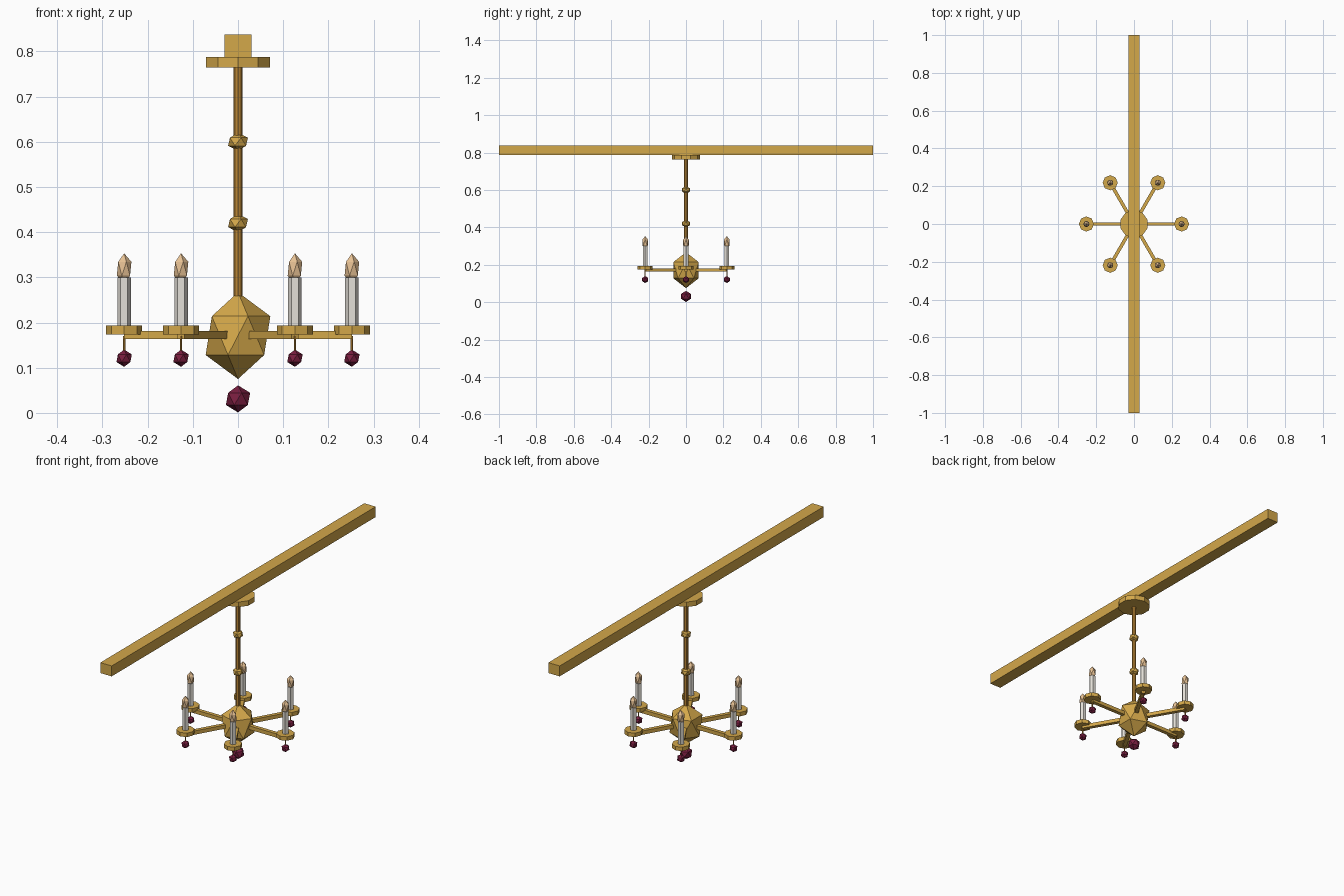
import bpy, math
from mathutils import Matrix

if "Cube" in bpy.data.objects:
    bpy.data.objects.remove(bpy.data.objects["Cube"])


def lin(c):
    c /= 255
    return c / 12.92 if c <= 0.04045 else ((c + 0.055) / 1.055) ** 2.4


def material(name, r, g, b):
    m = bpy.data.materials.new(name)
    m.diffuse_color = (lin(r), lin(g), lin(b), 1)
    m.use_nodes = True
    m.node_tree.nodes["Principled BSDF"].inputs["Base Color"].default_value = m.diffuse_color
    return m


gold = material("gold", 212, 168, 74)
bronze = material("dark_brass", 186, 134, 54)
wax = material("candle_wax", 228, 224, 216)
flame_mat = material("flame_cream", 234, 196, 150)
gem_mat = material("ruby_glass", 122, 30, 64)


def finish(name, mat):
    o = bpy.context.object
    o.name = name
    o.data.materials.append(mat)
    return o


def tube(name, mat, r, z0, z1, sides, x=0, y=0, turn=0):
    bpy.ops.mesh.primitive_cylinder_add(vertices=sides, radius=r, depth=z1 - z0,
                                        location=(x, y, (z0 + z1) / 2), rotation=(0, 0, turn))
    return finish(name, mat)


def facet_ball(name, mat, r, z, stretch=1.0, x=0, y=0):
    bpy.ops.mesh.primitive_ico_sphere_add(subdivisions=1, radius=r, location=(x, y, z))
    o = finish(name, mat)
    o.data.transform(Matrix.Diagonal((1, 1, stretch, 1)))
    return o


def bar(name, mat, size, loc, turn=0):
    bpy.ops.mesh.primitive_cube_add(size=1, location=loc, rotation=(0, 0, turn))
    o = finish(name, mat)
    o.data.transform(Matrix.Diagonal((*size, 1)))
    return o


# Ceiling beam, canopy and hanging rod
bar("ceiling_beam", gold, (0.06, 2.0, 0.05), (0, 0, 0.812))
tube("canopy", gold, 0.075, 0.764, 0.788, 10)
tube("hanging_rod", bronze, 0.01, 0.24, 0.77, 8)
for z in (0.42, 0.6):
    facet_ball("rod_knob", gold, 0.0245, z, 0.82)

# Central body and lower gem
facet_ball("body", gold, 0.08, 0.171, 1.2)
facet_ball("bottom_gem", gem_mat, 0.03, 0.031)

# Six arms with pan, candle, flame and pendant
R = 0.252
for i in range(6):
    a = math.radians(60 * i)
    x, y = R * math.cos(a), R * math.sin(a)
    mid = (R + 0.04) / 2
    bar("arm", gold, (R - 0.04, 0.018, 0.018),
        (mid * math.cos(a), mid * math.sin(a), 0.172), a)
    tube("drip_pan", gold, 0.04, 0.174, 0.193, 8, x, y)
    tube("candle", wax, 0.015, 0.19, 0.3, 6, x, y, math.radians(30))
    facet_ball("flame", flame_mat, 0.018, 0.319, 1.9, x, y)
    tube("pendant_pin", bronze, 0.003, 0.13, 0.17, 6, x, y)
    facet_ball("pendant_gem", gem_mat, 0.019, 0.121, 1.0, x, y)
